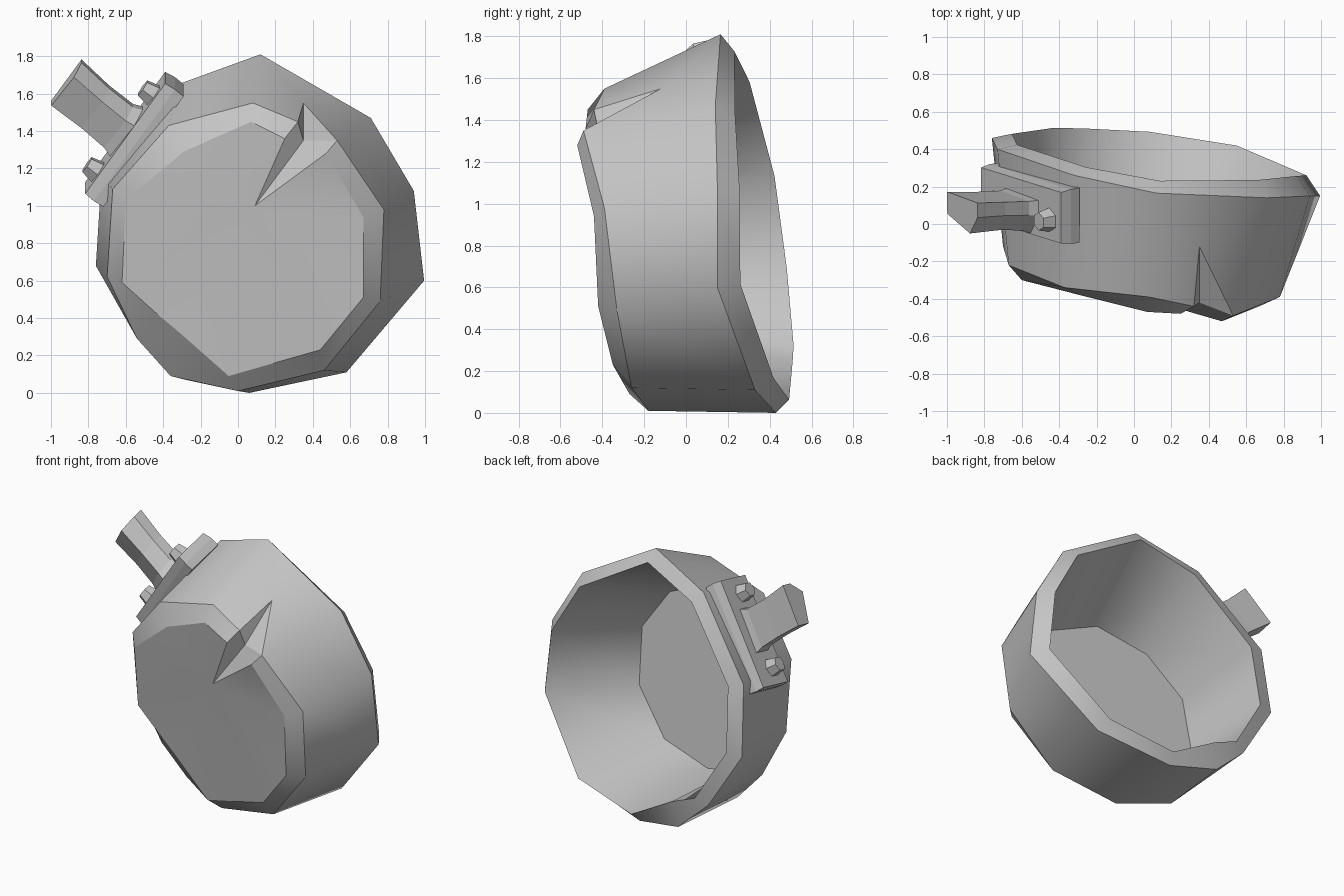
import bpy, bmesh
from mathutils import Vector, Matrix

cube = bpy.data.objects.get("Cube")
if cube:
    bpy.data.objects.remove(cube, do_unlink=True)

# One flat colour for the whole pot
steel = bpy.data.materials.new("worn grey metal")
steel.use_nodes = True
steel.diffuse_color = (0.56, 0.56, 0.56, 1)
steel.node_tree.nodes["Principled BSDF"].inputs["Base Color"].default_value = (0.56, 0.56, 0.56, 1)


def finish(name, bm):
    """Turn a bmesh into a named, coloured object."""
    bmesh.ops.recalc_face_normals(bm, faces=bm.faces[:])
    mesh = bpy.data.meshes.new(name)
    bm.to_mesh(mesh)
    bm.free()
    mesh.materials.append(steel)
    obj = bpy.data.objects.new(name, mesh)
    bpy.context.collection.objects.link(obj)
    return obj


def floor_y(x, z):
    """Depth of the tilted plane the pot floor lies in."""
    return -0.26 - 0.11 * x - 0.14 * (z - 0.78)


# --- Pot body: battered rings running clockwise from the top ---
rim = [(.12, .165, 1.81), (.71, .14, 1.47), (.94, .15, 1.08), (.995, .15, .6),
       (.58, .33, .11), (.06, .43, 0), (-.28, .49, .07), (-.51, .48, .28),
       (-.76, .46, .68), (-.73, .4, 1.16), (-.32, .26, 1.65)]
heel = [(.08, -.39, 1.55), (.53, -.49, 1.35), (.78, -.39, .98), (.76, -.33, .49),
        (.46, -.26, .12), (0, -.18, .01), (-.36, -.06, .09), (-.54, -.08, .29),
        (-.7, -.12, .62), (-.67, -.22, 1.09), (-.37, -.34, 1.43)]
base = [(.07, -.47, 1.45), (.47, -.52, 1.28), (.67, -.44, .94), (.67, -.42, .51),
        (.44, -.35, .23), (-.05, -.27, .09), (-.31, -.25, .32), (-.43, -.24, .42),
        (-.62, -.23, .59), (-.6, -.3, 1.03), (-.29, -.38, 1.29)]
lip = [(.03 + x * .897, y + .06 + .05 * x, .8 + (z - .8) * .92) for x, y, z in rim]
lip[6] = (-.25, .51, .25)          # chipped notch in the lip
inner = []
for x, y, z in heel:
    x, z = x * .815 - .05, .78 + (z - .78) * .79
    inner.append((x, floor_y(x, z), z))

bm = bmesh.new()
rim, heel, base, lip, inner = [[bm.verts.new(p) for p in ring]
                               for ring in (rim, heel, base, lip, inner)]
# Split dent across the heel: lip, crease, and the two pointed ends
dent_heel, dent_base, crease, wall_tip, base_tip = [bm.verts.new(p) for p in (
    (.32, -.44, 1.45), (.25, -.48, 1.36), (.35, -.42, 1.35), (.35, -.12, 1.55), (.09, -.41, 1))]
count = len(rim)
for i in range(count):
    j = (i + 1) % count
    for a, b in ((rim, lip), (lip, inner)):
        bm.faces.new((a[i], a[j], b[j], b[i]))
    if i:
        for a, b in ((base, heel), (heel, rim)):
            bm.faces.new((a[i], a[j], b[j], b[i]))
bm.faces.new(inner)
for outline in ((heel[0], dent_heel, wall_tip, rim[0]), (wall_tip, rim[1], rim[0]),
                (wall_tip, heel[1], rim[1]), (heel[0], dent_heel, dent_base, base[0])):
    bm.faces.new(outline)
# The base fans out from the inner end of the dent
fan = base[1:] + [base[0], dent_base]
for a, b in zip(fan, fan[1:]):
    bm.faces.new((a, b, base_tip))
for f in bm.faces:
    f.smooth = True
for outline in ((dent_heel, wall_tip, crease), (crease, wall_tip, heel[1]),
                (dent_heel, crease, base_tip, dent_base),
                (crease, heel[1], base[1], base_tip)):
    dent_face = bm.faces.new(outline)
    for e in dent_face.edges:
        e.smooth = False
for ring in (rim, heel, base, lip, inner):
    members = set(ring) | {dent_heel, dent_base}
    for e in bm.edges:
        if e.verts[0] in members and e.verts[1] in members:
            e.smooth = False
finish("pot_body", bm)

# --- Handle mount frame: along the plate, across it, and outward ---
along = Vector((.45, -.14, .62)).normalized()
across = Vector((.05, 1, .3))
across = (across - along * across.dot(along)).normalized()
outward = across.cross(along).normalized()
if outward.x > 0:
    outward = -outward
mount = Vector((-.595, .1, 1.385))


def place(u, v, w):
    return mount + along * u + across * v + outward * w


def loft(name, sections):
    """Skin a stack of outlines given in the mount frame, with closed ends."""
    bm = bmesh.new()
    rings = [[bm.verts.new(place(*p)) for p in section] for section in sections]
    for a, b in zip(rings, rings[1:]):
        for i in range(len(a)):
            j = (i + 1) % len(a)
            bm.faces.new((a[i], a[j], b[j], b[i]))
    bm.faces.new(rings[0])
    bm.faces.new(rings[-1])
    return finish(name, bm)


def rectangle(u, v, w):
    return [(-u, -v, w), (u, -v, w), (u, v, w), (-u, v, w)]


# Plate with a narrower raised face
loft("handle_plate", [rectangle(.37, .15, -.11), rectangle(.375, .15, -.05),
                      rectangle(.37, .14, .01)])

# Broken handle stub, bent upward, with a ridge on its front side
profile = [(-.14, .09), (.14, .08), (.14, 0), (.07, -.1), (-.14, -.03)]
sections = []
for w, scale, rise, back in ((0, 1.1, .01, -.03), (.06, .95, .01, -.02),
                             (.22, .92, .02, 0), (.42, 1, .035, .02)):
    sections.append([(u * scale + rise, v * scale + back, w) for u, v in profile])
loft("handle_stub", sections)

# Bolts at both ends of the plate
for name, u in (("upper_bolt", .26), ("lower_bolt", -.255)):
    bm = bmesh.new()
    bmesh.ops.create_cone(bm, cap_ends=True, segments=6, radius1=.07, radius2=.05, depth=.09)
    frame = Matrix((along, across, outward)).transposed().to_4x4()
    bm.transform(Matrix.Translation(place(u, -.03, .035)) @ frame)
    finish(name, bm)
